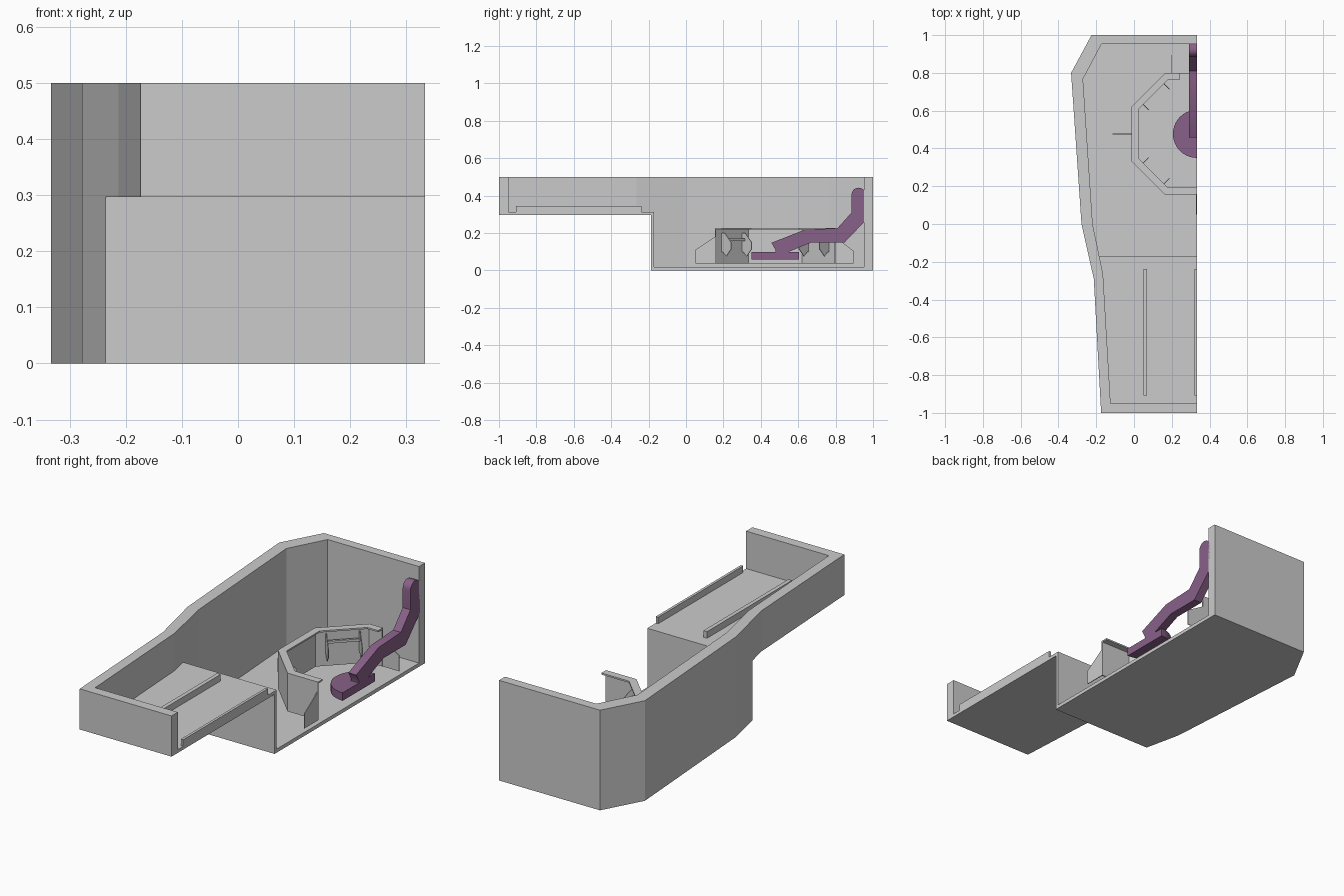
import bpy, bmesh, math
from mathutils import Vector

if "Cube" in bpy.data.objects:
    bpy.data.objects.remove(bpy.data.objects["Cube"])

CUT = 0.333  # the model is a half, sliced open at this x


def prism(name, pts, lo, hi, place=lambda u, v, w: (u, v, w), mat=None):
    """Extrude a 2D profile from lo to hi; place maps (u, v, depth) to xyz."""
    bm = bmesh.new()
    a = [bm.verts.new(place(u, v, lo)) for u, v in pts]
    b = [bm.verts.new(place(u, v, hi)) for u, v in pts]
    bm.faces.new(a)
    bm.faces.new(b)
    n = len(pts)
    for i in range(n):
        bm.faces.new((a[i], a[(i + 1) % n], b[(i + 1) % n], b[i]))
    bmesh.ops.recalc_face_normals(bm, faces=bm.faces)
    me = bpy.data.meshes.new(name)
    bm.to_mesh(me)
    bm.free()
    ob = bpy.data.objects.new(name, me)
    bpy.context.collection.objects.link(ob)
    if mat:
        me.materials.append(mat)
    return ob


def box(name, x0, x1, y0, y1, z0, z1):
    return prism(name, [(x0, y0), (x1, y0), (x1, y1), (x0, y1)], z0, z1)


def subtract(ob, cutter):
    m = ob.modifiers.new("cut", 'BOOLEAN')
    m.operation, m.solver, m.object = 'DIFFERENCE', 'EXACT', cutter
    bpy.context.view_layer.objects.active = ob
    bpy.ops.object.modifier_apply(modifier=m.name)
    bpy.data.objects.remove(cutter)


along_x = lambda u, v, w: (w, u, v)  # profile in the yz plane
along_y = lambda u, v, w: (u, w, v)  # profile in the xz plane

# Hull: stepped outer body with a stepped cavity
hull = prism("hull", [(CUT, 1), (-.225, 1), (-.333, .8), (-.278, 0),
                      (-.213, -.29), (-.174, -1), (CUT, -1)], 0, .5)
subtract(hull, box("step_cutter", -1, 1, -2, -.187, -1, .297))
cavity = prism("cavity", [(.5, .953), (-.172, .953), (-.27, .767), (-.219, 0),
                          (-.164, -.265), (-.124, -.95), (.5, -.95)], .018, .7)
subtract(cavity, box("deck_block", -1, 1, -2, -.17, -1, .313))
subtract(hull, cavity)

# Deck rails
for i, (x0, x1) in enumerate([(.05, .07), (.32, CUT)]):
    box(f"deck_rail_{i}", x0, x1, -.908, -.237, .31, .346)

# Console: octagonal wall with a flat ledge on top
path = [(CUT, .155), (.165, .155), (-.012, .332), (-.012, .623), (.165, .8), (.24, .8)]


def inset(d):
    k = d * math.tan(math.pi / 8)
    c = d * math.sqrt(.5)
    p = path
    return [(CUT, .155 + d), (p[1][0] + k, .155 + d), (p[2][0] + d, p[2][1] + k),
            (p[3][0] + d, p[3][1] - k), (p[4][0] + k, .8 - d), (.24, .8 - d)]


prism("console_wall", path + inset(.006)[::-1], .037, .225)
prism("console_ledge", path + inset(.037)[::-1], .22, .228)

# Console buttress fins
T = .002
prism("fin_front", [(.155, .037), (.05, .037), (.05, .11), (.155, .18)],
      CUT - 2 * T, CUT, along_x)
prism("fin_back", [(.798, .037), (.895, .037), (.895, .105), (.798, .18)],
      .2 - T, .2 + T, along_x)
prism("fin_left", [(-.01, .037), (-.115, .037), (-.115, .105), (-.01, .18)],
      .477 - T, .477 + T, along_y)
prism("fin_end", [(.238, .037), (CUT, .037), (CUT, .115), (.238, .17)],
      .798 - T, .798 + T, along_y)

# Brackets and bar on the two angled panels
bracket = [(0, .2), (.03, .2), (.078, .15), (.078, .115), (.04, .075), (.015, .1), (0, .1)]
for side, start, s in (("front", path[2], -1), ("back", path[3], 1)):
    t = Vector((1, s)).normalized()
    n = Vector((1, -s)).normalized()
    o = Vector(start)

    def place(u, v, w, t=t, n=n, o=o):
        q = o + t * w + n * u
        return (q.x, q.y, v)

    for i, d in enumerate((.05, .205)):
        prism(f"bracket_{side}_{i}", bracket, d - T, d + T, place)
    prism(f"bar_{side}", [(.018, .158), (.03, .158), (.03, .17), (.018, .17)], .05, .205, place)

# Seat: half disc and bent support arm
purple = bpy.data.materials.new("purple")
purple.diffuse_color = (.25, .12, .25, 1)
purple.use_nodes = True
purple.node_tree.nodes["Principled BSDF"].inputs["Base Color"].default_value = purple.diffuse_color
N = 20
disc = [(CUT - .127 * math.sin(math.pi * i / N), .477 + .127 * math.cos(math.pi * i / N))
        for i in range(N + 1)]
seat = prism("seat", disc, .06, .1, mat=purple)
cap = [(.9225 + .0375 * math.cos(math.pi * i / 10), .405 + .0375 * math.sin(math.pi * i / 10))
       for i in range(11)]
arm = prism("seat_arm", [(.478, .095), (.478, .11), (.457, .148), (.635, .218), (.81, .226), (.885, .31)]
            + cap[::-1] + [(.96, .267), (.848, .15), (.67, .15), (.55, .1)],
            .29, CUT, along_x, purple)
for ob in (seat, arm):
    bpy.context.view_layer.objects.active = ob
    bpy.ops.object.select_all(action='DESELECT')
    ob.select_set(True)
    bpy.ops.object.shade_smooth_by_angle(angle=math.radians(30))
